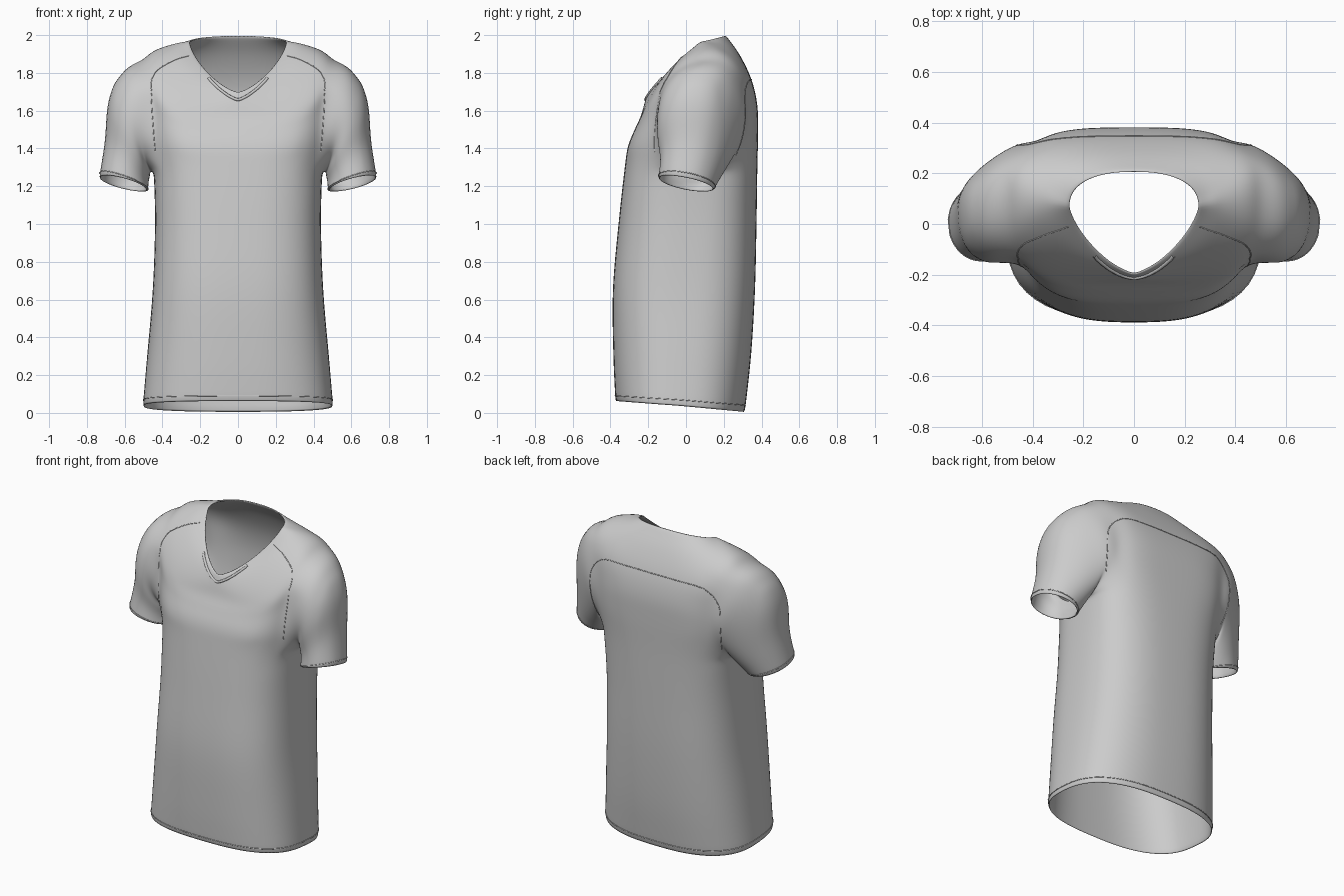
import bpy, bmesh
from math import sin, cos, pi, atan2
from mathutils import Vector
from mathutils.bvhtree import BVHTree

if "Cube" in bpy.data.objects:
    bpy.data.objects.remove(bpy.data.objects["Cube"])

COLS, SUB = 24, 4          # columns per half body, rows per key ring
C0, C1 = 8, 18             # armhole columns
R0, R1 = 4 * SUB, 7 * SUB  # armhole rows

# half width, side y, front y, back y, front z, side z, back z, front power, back power, z falloff
KEYS = [
    (.505, -.03, -.374, .312, .060, .035, .002, 2.7, 2.6, 1),
    (.482, -.02, -.385, .345, .300, .300, .300, 2.7, 2.6, 1),
    (.452, .00, -.388, .366, .650, .650, .650, 2.8, 2.7, 1),
    (.440, .02, -.358, .374, 1.00, 1.00, 1.00, 2.8, 2.8, 1),
    (.447, .05, -.326, .378, 1.29, 1.27, 1.28, 3.0, 3.0, 1),
    (.462, .08, -.308, .382, 1.41, 1.46, 1.48, 3.4, 3.4, 1.5),
    (.477, .09, -.272, .378, 1.50, 1.66, 1.63, 3.4, 3.4, 2),
    (.495, .11, -.240, .347, 1.57, 1.885, 1.765, 3.3, 3.2, 2),
    (.375, .10, -.220, .285, 1.64, 1.95, 1.895, 2.0, 2.7, 1.6),
    (.255, .07, -.200, .210, 1.70, 1.965, 2.00, 1.42, 2.3, 1),
]

# sleeve rings: outer x, outer z, inner x, inner z, centre y, radius y, front lift, back pull
SLEEVE = [
    (.610, 1.825, .465, 1.265, .080, .235, .00, .08),
    (.688, 1.665, .468, 1.245, .060, .212, .01, .07),
    (.708, 1.440, .472, 1.215, .037, .174, .02, .03),
    (.738, 1.245, .475, 1.180, .000, .147, .03, .00),
]


def spline(pts, t):
    """Smooth curve through a list of vectors, one unit of t per point."""
    i = min(int(t), len(pts) - 2)
    f = t - i
    b, c = pts[i], pts[i + 1]
    a = pts[i - 1] if i else b * 2 - c
    d = pts[i + 2] if i + 2 < len(pts) else c * 2 - b
    return b + (c - a) * (.5 * f) + (a - b * 2.5 + c * 2 - d * .5) * f**2 + ((b - c) * 1.5 + (d - a) * .5) * f**3


KEY_VECTORS = [Vector(k) for k in KEYS]


def body_point(t, col):
    w, ys, yf, yb, zf, zs, zb, nf, nb, p = spline(KEY_VECTORS, t)
    a = -pi / 2 + pi * col / COLS
    n, ye, ze = (nf, yf, zf) if a < 0 else (nb, yb, zb)
    s = abs(sin(a)) ** (2 / n)
    x = 0 if col in (0, COLS) else w * abs(cos(a)) ** (2 / n)
    return Vector((x, ys + (ye - ys) * s, zs + (ze - zs) * s ** p))


def sleeve_point(ring, a):
    ox, oz, ix, iz, yc, yr, lift, pull = ring
    c, s = cos(a), sin(a)
    return Vector(((ox + ix) / 2 + (ox - ix) / 2 * c - pull * max(s, 0) ** 2, yc + yr * s,
                   (oz + iz) / 2 + (oz - iz) / 2 * c - lift * s))


# Body half: rings from hem to neckline, leaving the armhole open
bm = bmesh.new()
rows = SUB * (len(KEYS) - 1)
grid = [[bm.verts.new(body_point(r / SUB, c)) for c in range(COLS + 1)] for r in range(rows + 1)]
for r in range(rows):
    for c in range(COLS):
        if not (R0 <= r < R1 and C0 <= c < C1):
            bm.faces.new((grid[r][c], grid[r][c + 1], grid[r + 1][c + 1], grid[r + 1][c]))

# Sleeve: each armhole vertex runs down through the sleeve rings
loop = [grid[R0][c] for c in range(C0, C1)] + [grid[r][C1] for r in range(R0, R1)]
loop += [grid[R1][c] for c in range(C1, C0, -1)] + [grid[r][C0] for r in range(R1, R0, -1)]
paths = []
for v in loop:
    a = atan2((v.co.y - .09) / .24, (v.co.z - 1.58) / .29)
    paths.append([v.co.copy()] + [sleeve_point(k, a) for k in SLEEVE])
previous = loop
for j in range(1, SUB * len(SLEEVE) + 1):
    ring = [bm.verts.new(spline(p, j / SUB)) for p in paths]
    for i in range(len(loop)):
        k = (i + 1) % len(loop)
        bm.faces.new((previous[i], previous[k], ring[k], ring[i]))
    previous = ring
bmesh.ops.delete(bm, geom=[v for v in bm.verts if not v.link_faces], context='VERTS')

# Soften the join between body and sleeve
near = [v for v in bm.verts if not v.is_boundary and v.co.z > 1.22 and .33 < v.co.x < .64]
for _ in range(3):
    bmesh.ops.smooth_vert(bm, verts=near, factor=.4, use_axis_x=True, use_axis_y=True, use_axis_z=True)
bmesh.ops.recalc_face_normals(bm, faces=bm.faces[:])
bm.faces.ensure_lookup_table()
bm.normal_update()
if bm.faces[COLS // 2].normal.x < 0:
    bmesh.ops.reverse_faces(bm, faces=bm.faces[:])
for f in bm.faces:
    f.smooth = True
bm.normal_update()
tree = BVHTree.FromBMesh(bm)
mesh = bpy.data.meshes.new("shirt")
bm.to_mesh(mesh)
bm.free()
shirt = bpy.data.objects.new("shirt", mesh)
bpy.context.collection.objects.link(shirt)
mirror = shirt.modifiers.new("mirror", 'MIRROR')
mirror.use_clip = True
solid = shirt.modifiers.new("cloth thickness", 'SOLIDIFY')
solid.thickness = .01
solid.offset = -1
subsurf = shirt.modifiers.new("smooth", 'SUBSURF')
subsurf.levels = subsurf.render_levels = 1


# Seams: thin cords lying on the cloth
def flip(pts):
    return [Vector((-p.x, p.y, p.z)) for p in pts]


def seam(name, pts, cyclic=False, radius=.0025):
    cu = bpy.data.curves.new(name, 'CURVE')
    cu.dimensions = '3D'
    cu.bevel_depth = radius
    cu.bevel_resolution = 1
    sp = cu.splines.new('POLY')
    sp.points.add(len(pts) - 1)
    for q, p in zip(sp.points, pts):
        q.co = (*p, 1)
    sp.use_cyclic_u = cyclic
    bpy.context.collection.objects.link(bpy.data.objects.new(name, cu))


def on_cloth(*guide):
    """Smooth path through the guide points, dropped onto the cloth."""
    pts = [Vector(p) for p in guide]
    return [tree.find_nearest(spline(pts, i / 6))[0] for i in range(6 * (len(pts) - 1) + 1)]


# Hem, back yoke with armhole backs, and V collar cross the centre line
hem = on_cloth(*[body_point(.13, c) for c in range(COLS + 1)])
seam("hem_seam", hem + flip(hem)[-2:0:-1], True)
yoke = on_cloth((0, .35, 1.765), (.18, .35, 1.765), (.36, .345, 1.755), (.455, .33, 1.66), (.46, .31, 1.5), (.44, .27, 1.36))
seam("back_yoke_seam", flip(yoke)[:0:-1] + yoke)
rim = [body_point(len(KEYS) - 1, c) for c in range(COLS)]
collar = on_cloth(*[p + Vector((0, -.02, -.04)) for p in rim if p.x < .17 and p.y < 0])
seam("collar_band", flip(collar)[:0:-1] + collar, radius=.008)

# Shoulder seam running down the armhole front, and cuff seam on each side
shoulder = on_cloth((.26, -.01, 1.89), (.36, -.05, 1.86), (.455, -.11, 1.80), (.46, -.16, 1.65), (.45, -.17, 1.5), (.44, -.17, 1.38))
cuff = [spline(p, len(SLEEVE) - .14) for p in paths]
for side, fn in (("right", list), ("left", flip)):
    seam(side + "_shoulder_seam", fn(shoulder))
    seam(side + "_cuff_seam", fn(cuff), True)
